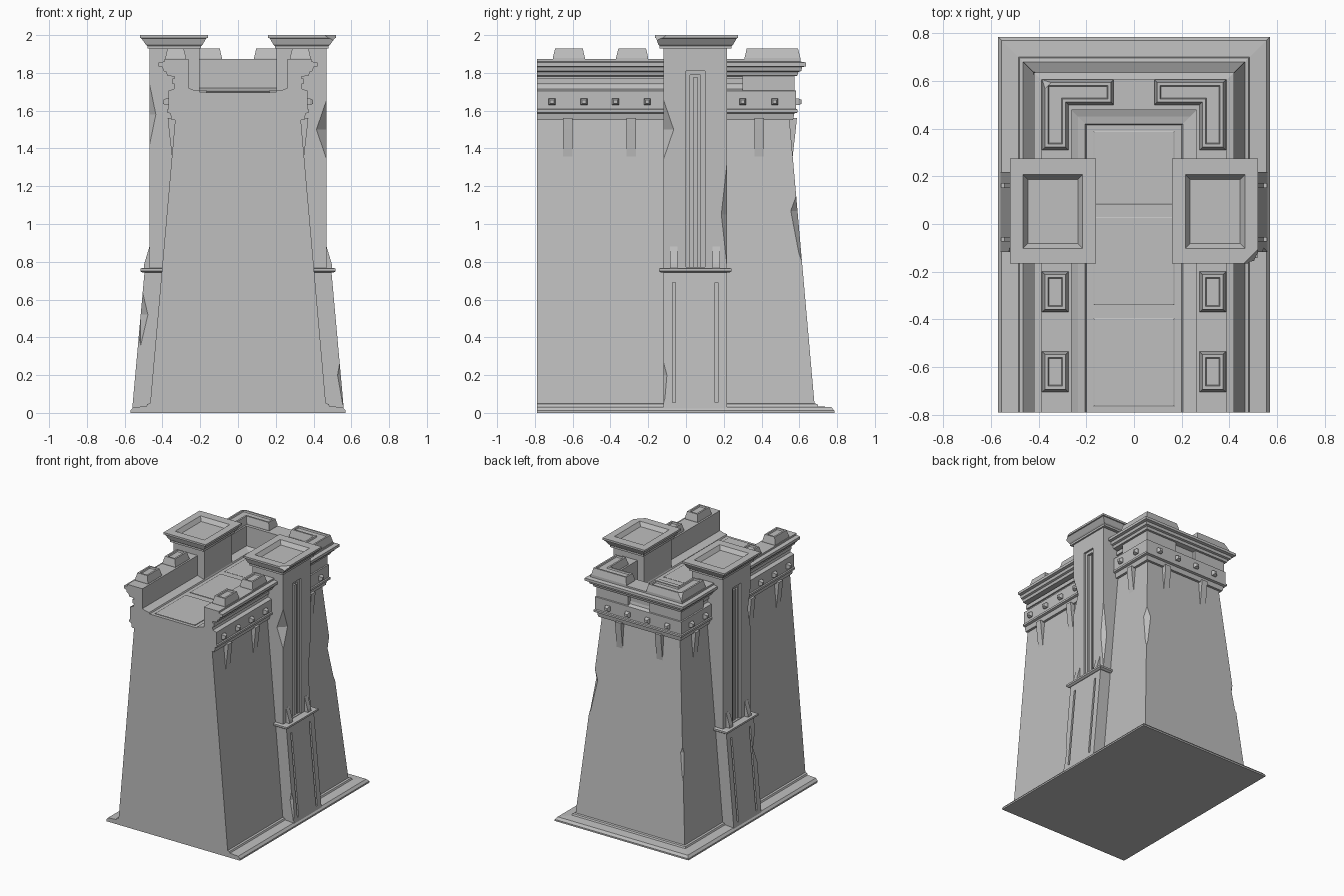
import bpy, bmesh
from mathutils import Vector

if "Cube" in bpy.data.objects:
    bpy.data.objects.remove(bpy.data.objects["Cube"])

stone = bpy.data.materials.new("grey_stone")
stone.use_nodes = True
GREY = (0.52, 0.52, 0.52, 1)
stone.diffuse_color = GREY
stone.node_tree.nodes["Principled BSDF"].inputs["Base Color"].default_value = GREY

FRONT = -0.79   # flat open end of the wall
BACK = 0.215    # extra depth of the back face relative to the half width


def finish(bm, name):
    bmesh.ops.recalc_face_normals(bm, faces=bm.faces)
    mesh = bpy.data.meshes.new(name)
    bm.to_mesh(mesh)
    bm.free()
    mesh.materials.append(stone)
    ob = bpy.data.objects.new(name, mesh)
    bpy.context.collection.objects.link(ob)
    return ob


def loft(name, rings, side=1):
    """Closed stack of rectangles (x0, x1, y0, y1, z); side=-1 flips x."""
    bm = bmesh.new()
    loops = [[bm.verts.new((side * x, y, z)) for x, y in
              ((x0, y0), (x1, y0), (x1, y1), (x0, y1))] for x0, x1, y0, y1, z in rings]
    for a, b in zip(loops, loops[1:]):
        for i in range(4):
            j = (i + 1) % 4
            bm.faces.new((a[i], a[j], b[j], b[i]))
    bm.faces.new(loops[0])
    bm.faces.new(loops[-1])
    return finish(bm, name)


def box(name, x0, x1, y0, y1, z0, z1, side=1):
    return loft(name, [(x0, x1, y0, y1, z0), (x0, x1, y0, y1, z1)], side)


def hull(name, points):
    bm = bmesh.new()
    verts = [bm.verts.new(p) for p in points]
    bmesh.ops.convex_hull(bm, input=verts)
    return finish(bm, name)


def merlon(name, outline, side, z0=1.86, z1=1.93):
    """Chamfered block with a sunken top panel."""
    bm = bmesh.new()
    base = bm.faces.new([bm.verts.new((side * x, y, z0)) for x, y in outline])
    ext = bmesh.ops.extrude_face_region(bm, geom=[base])["geom"]
    for v in ext:
        if isinstance(v, bmesh.types.BMVert):
            v.co.z = z0 + 0.02
    bmesh.ops.recalc_face_normals(bm, faces=bm.faces)
    top = max(bm.faces, key=lambda f: f.calc_center_median().z)
    for thick, depth in ((0.012, z1 - z0 - 0.02), (0.013, 0), (0.004, -0.01)):
        bmesh.ops.inset_region(bm, faces=[top], thickness=thick, depth=depth,
                               use_even_offset=True)
    return finish(bm, name)


def cut(ob, cutters):
    for c in cutters:
        mod = ob.modifiers.new("cut", "BOOLEAN")
        mod.operation, mod.solver, mod.object = "DIFFERENCE", "EXACT", c
    dg = bpy.context.evaluated_depsgraph_get()
    mesh = bpy.data.meshes.new_from_object(ob.evaluated_get(dg))
    ob.modifiers.clear()
    ob.data = mesh
    for c in cutters:
        bpy.data.objects.remove(c)


def chip(x, y, z, r, h):
    """Slim double pyramid for knocking a chip off an edge."""
    c = Vector((x, y, z))
    return hull("chip", [c + Vector(d) for d in
                ((r, 0, 0), (-r, 0, 0), (0, r, 0), (0, -r, 0), (0, 0, h), (0, 0, -h))])


# Wall body: profile of (half width, height) swept round three sides
profile = [(0.57, 0), (0.57, 0.012), (0.555, 0.03), (0.485, 0.035), (0.48, 0.047), (0.465, 0.05),
           (0.333, 1.55), (0.352, 1.55), (0.358, 1.585), (0.375, 1.59), (0.375, 1.605),
           (0.368, 1.61), (0.368, 1.705), (0.34, 1.715), (0.335, 1.735), (0.335, 1.78),
           (0.375, 1.785), (0.38, 1.805), (0.395, 1.81), (0.4, 1.83), (0.42, 1.835),
           (0.42, 1.855), (0.39, 1.86), (0.39, 1.873), (0.262, 1.873), (0.262, 1.72),
           (0.235, 1.71), (0.205, 1.705), (0.2, 1.695)]
bm = bmesh.new()
cols = [[bm.verts.new(p) for p in ((-w, FRONT, z), (-w, w + BACK, z), (w, w + BACK, z), (w, FRONT, z))]
        for w, z in profile]
for a, b in zip(cols, cols[1:]):
    for i in range(3):
        bm.faces.new((a[i], a[i + 1], b[i + 1], b[i]))
bm.faces.new(cols[0])
bm.faces.new(cols[-1])
bm.faces.new([c[0] for c in cols] + [c[3] for c in reversed(cols)])
body = finish(bm, "wall_body")
cut(body, [chip(0.395, 0.61, 1.07, 0.075, 0.27), chip(-0.42, 0.635, 0.72, 0.045, 0.2)])

# Deck panels
for y0, y1 in ((-0.765, -0.395), (-0.34, 0.03), (0.08, 0.39)):
    loft("deck_panel", [(-0.17, 0.17, y0, y1, 1.69), (-0.17, 0.17, y0, y1, 1.7),
                        (-0.165, 0.165, y0 + 0.005, y1 - 0.005, 1.703)])
box("deck_strip", -0.16, 0.16, 0.03, 0.08, 1.69, 1.698)


def place(side, along, out, z):
    """Point on a side wall (side = 1 or -1) or on the back wall (side = 0)."""
    return (side * out, along, z) if side else (along, out + BACK, z)


def stud(side, a, z=1.647):
    pts = [place(side, a + i * r, out, z + j * r) for r, out in ((0.018, 0.36), (0.018, 0.38), (0.01, 0.397))
           for i in (-1, 1) for j in (-1, 1)]
    hull("cornice_stud", pts)


def drip(side, a):
    hull("cornice_bracket", [place(side, a + d, out, z) for d in (-0.025, 0.025)
         for out, z in ((0.31, 1.56), (0.372, 1.56), (0.366, 1.5), (0.349, 1.35), (0.31, 1.4))])


for a in (-0.255, -0.085, 0.085, 0.255):
    stud(0, a)
for a in (-0.17, 0.17):
    drip(0, a)

for s in (1, -1):
    # Cornice ornaments on the long walls
    for a in (-0.71, -0.54, -0.373, -0.205, 0.3, 0.47):
        stud(s, a)
    for a in (-0.625, -0.29, 0.388):
        drip(s, a)
    box("frieze_strip", 0.31, 0.347, FRONT, 0.3, 1.74, 1.77, s)

    # Battlements
    for y0, y1 in ((-0.705, -0.535), (-0.37, -0.2)):
        merlon("side_merlon", [(0.275, y0), (0.385, y0), (0.385, y1), (0.275, y1)], s)
    corner = [(0.085, 0.5), (0.275, 0.5), (0.275, 0.31), (0.385, 0.31), (0.385, 0.605), (0.085, 0.605)]
    m = merlon("corner_merlon", corner, s)
    if s < 0:
        cut(m, [chip(-0.39, 0.61, 1.93, 0.06, 0.06)])
    # Thicker frieze under the corner battlements
    box("frieze_block_side", 0.29, 0.36, 0.3, 0.575, 1.7, 1.79, s)
    box("frieze_block_back", 0.09, 0.36, 0.51, 0.575, 1.7, 1.79, s)

    # Lower pier with two slim grooves
    Y0, Y1 = -0.118, 0.217
    face = lambda z: 0.562 - 0.09 * z
    pier = loft("lower_pier", [(0.3, face(0), Y0, Y1, 0), (0.3, face(0.75), Y0, Y1, 0.75)], s)
    tools = [loft("groove", [(face(z) - 0.014, 0.7, y, y + 0.016, z) for z in (0.055, 0.69)], s)
             for y in (-0.072, 0.154)]
    tools.append(chip(0.555, -0.12, 0.2, 0.03, 0.17) if s > 0 else chip(-0.515, -0.12, 0.52, 0.04, 0.17))
    cut(pier, tools)
    loft("pier_ledge", [(0.3, 0.505, -0.13, 0.228, 0.742), (0.3, 0.517, -0.142, 0.24, 0.75),
                        (0.3, 0.517, -0.142, 0.24, 0.764), (0.3, 0.505, -0.13, 0.228, 0.768)], s)
    for y in (-0.065, 0.16):
        hull("ledge_spur", [(s * x, y + d, z) for d in (-0.02, 0.02)
             for x, z in ((0.45, 0.76), (0.5, 0.76), (0.496, 0.79), (0.469, 0.88), (0.45, 0.88))])

    # Upper shaft with a stepped slot
    shaft = box("upper_shaft", 0.205, 0.468, Y0, Y1, 0.74, 1.935, s)
    tools = [box("slot", 0.468 - d, 0.6, m, 0.1 - m, 0.772, 1.81 - m, s)
             for d, m in ((0.014, 0), (0.034, 0.022))]
    if s > 0:
        tools += [chip(0.468, -0.12, 1.5, 0.055, 0.16), chip(0.468, 0.217, 1.05, 0.03, 0.27)]
    else:
        tools += [chip(-0.468, -0.12, 1.58, 0.035, 0.17)]
    cut(shaft, tools)
    box("slot_bar", 0.42, 0.452, 0.036, 0.064, 0.765, 1.775, s)

    # Flared cap with a sunken top
    cap = loft("shaft_cap", [(0.195, 0.48, -0.14, 0.242, 1.928), (0.195, 0.48, -0.14, 0.242, 1.943),
                             (0.187, 0.488, -0.147, 0.25, 1.95), (0.168, 0.512, -0.158, 0.268, 1.983),
                             (0.16, 0.52, -0.165, 0.275, 1.985), (0.16, 0.52, -0.165, 0.275, 2),
                             (0.215, 0.465, -0.102, 0.207, 2), (0.235, 0.445, -0.082, 0.187, 1.97)], s)
    if s > 0:
        cut(cap, [chip(0.525, -0.17, 2, 0.07, 0.06)])
